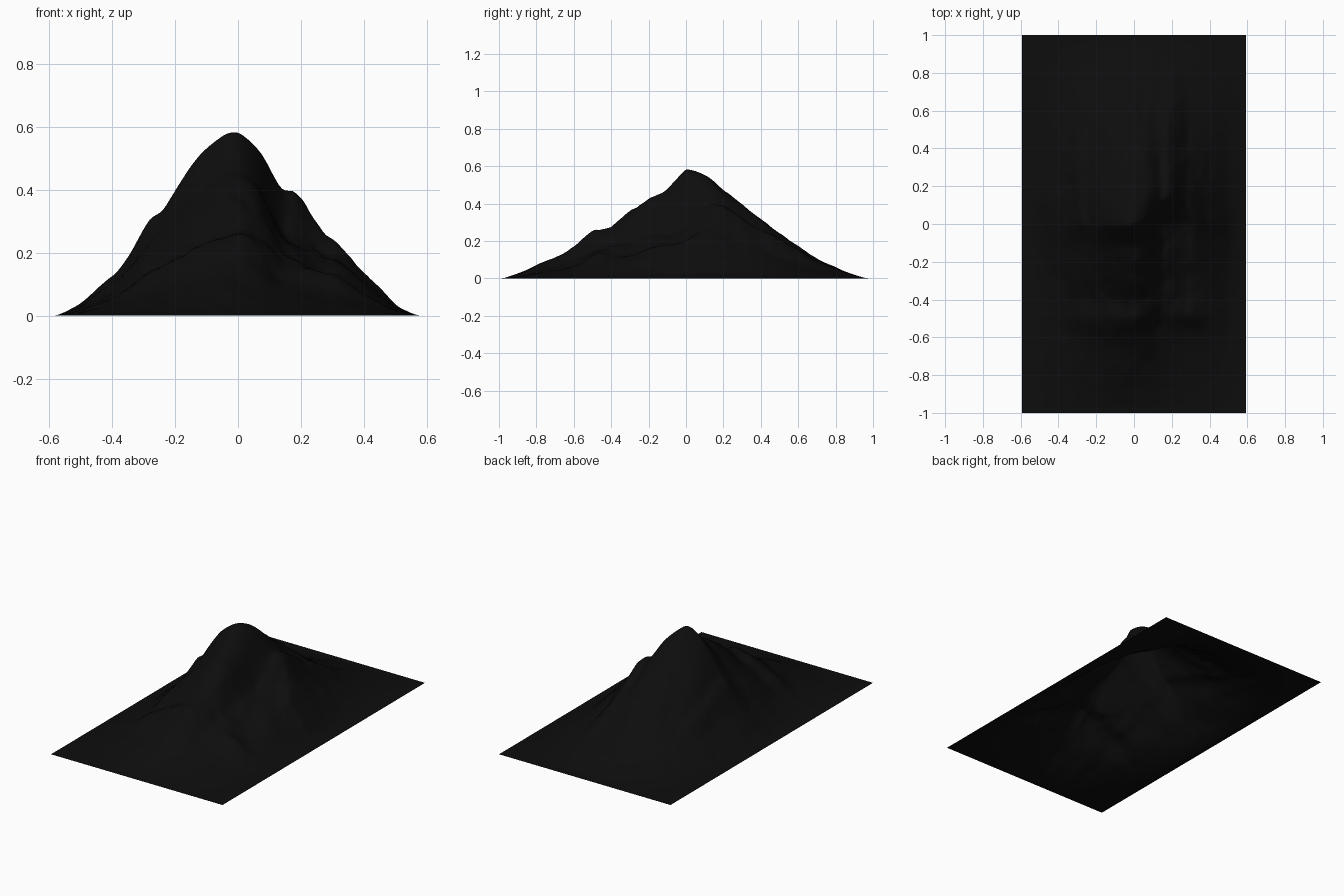
import bpy
import bmesh
import math
from mathutils import Vector, noise

cube = bpy.data.objects.get("Cube")
if cube:
    bpy.data.objects.remove(cube)

HALF_X, HALF_Y, PEAK = 0.593, 1.0, 0.585
COLS, ROWS = 110, 180

# Skyline across the width (x, height) and along the length (y, height)
ACROSS = [(-0.593, 0), (-0.56, 0.01), (-0.5, 0.04), (-0.4, 0.13), (-0.35, 0.19), (-0.29, 0.29),
          (-0.24, 0.34), (-0.2, 0.4), (-0.12, 0.51), (-0.05, 0.57), (-0.01, 0.585),
          (0.02, 0.575), (0.07, 0.53), (0.14, 0.41), (0.19, 0.38), (0.28, 0.25),
          (0.31, 0.23), (0.4, 0.14), (0.5, 0.035), (0.55, 0.01), (0.593, 0)]
ALONG = [(-1, 0), (-0.95, 0.01), (-0.85, 0.045), (-0.6, 0.17), (-0.5, 0.25), (-0.46, 0.262),
         (-0.4, 0.28), (-0.2, 0.43), (-0.12, 0.47), (-0.03, 0.56), (0, 0.585),
         (0.1, 0.55), (0.2, 0.47), (0.4, 0.31), (0.6, 0.17), (0.8, 0.06),
         (0.93, 0.01), (1, 0)]


def curve(points, t):
    """Smooth interpolation through the skyline points."""
    t = min(max(t, points[0][0]), points[-1][0])
    last = len(points) - 1
    i = next(k for k in range(last) if t <= points[k + 1][0])

    def slope(k):
        a, b = points[max(k - 1, 0)], points[min(k + 1, last)]
        return (b[1] - a[1]) / (b[0] - a[0]) if 0 < k < last else 0
    (x0, y0), (x1, y1) = points[i], points[i + 1]
    w = x1 - x0
    u = (t - x0) / w
    v = 1 - u
    return (y0 * (1 + 2 * u) * v * v + slope(i) * w * u * v * v
            + y1 * u * u * (3 - 2 * u) - slope(i + 1) * w * u * u * v)


def mound(x, y, cx, cy, rx, ry):
    return math.exp(-((x - cx) / rx) ** 2 - ((y - cy) / ry) ** 2)


def height(x, y):
    # The crest bends backwards on the left flank
    bend = 0.18 * math.exp(-((x - 0.2) / 0.11) ** 2) * (1 - abs(y))
    h = curve(ACROSS, x) * curve(ALONG, y - bend) / PEAK
    # Gully below the crest, and a spur running down from the front ledge
    h -= 0.05 * mound(x, y, 0.14, -0.04, 0.09, 0.1)
    h += 0.03 * mound(x, y, 0.25, -0.48, 0.13, 0.07)
    h -= 0.02 * mound(x, y, -0.12, -0.3, 0.06, 0.16)
    # Weathered rock, fading out at the summit and the foot
    rough = noise.fractal(Vector((x * 7, y * 5, 3.1)), 1.0, 2.0, 4)
    h += 0.02 * rough * math.sin(math.pi * min(max(h / PEAK, 0), 1))
    edge = min(1, (HALF_X - abs(x)) / 0.06, (HALF_Y - abs(y)) / 0.06)
    return max(0, h * edge ** 0.5 if edge > 0 else 0)


# Rock material
rock = bpy.data.materials.new("black_rock")
rock.use_nodes = True
color = (0.004, 0.004, 0.004, 1)
rock.diffuse_color = color
rock.node_tree.nodes["Principled BSDF"].inputs["Base Color"].default_value = color

# Mountain sheet: a grid lifted by the height rule
bm = bmesh.new()
bmesh.ops.create_grid(bm, x_segments=COLS, y_segments=ROWS, size=1)
for v in bm.verts:
    v.co.x *= HALF_X
    v.co.z = height(v.co.x, v.co.y)
mesh = bpy.data.meshes.new("mountain")
bm.to_mesh(mesh)
bm.free()
mesh.materials.append(rock)
mesh.shade_smooth()
mountain = bpy.data.objects.new("mountain", mesh)
bpy.context.collection.objects.link(mountain)
